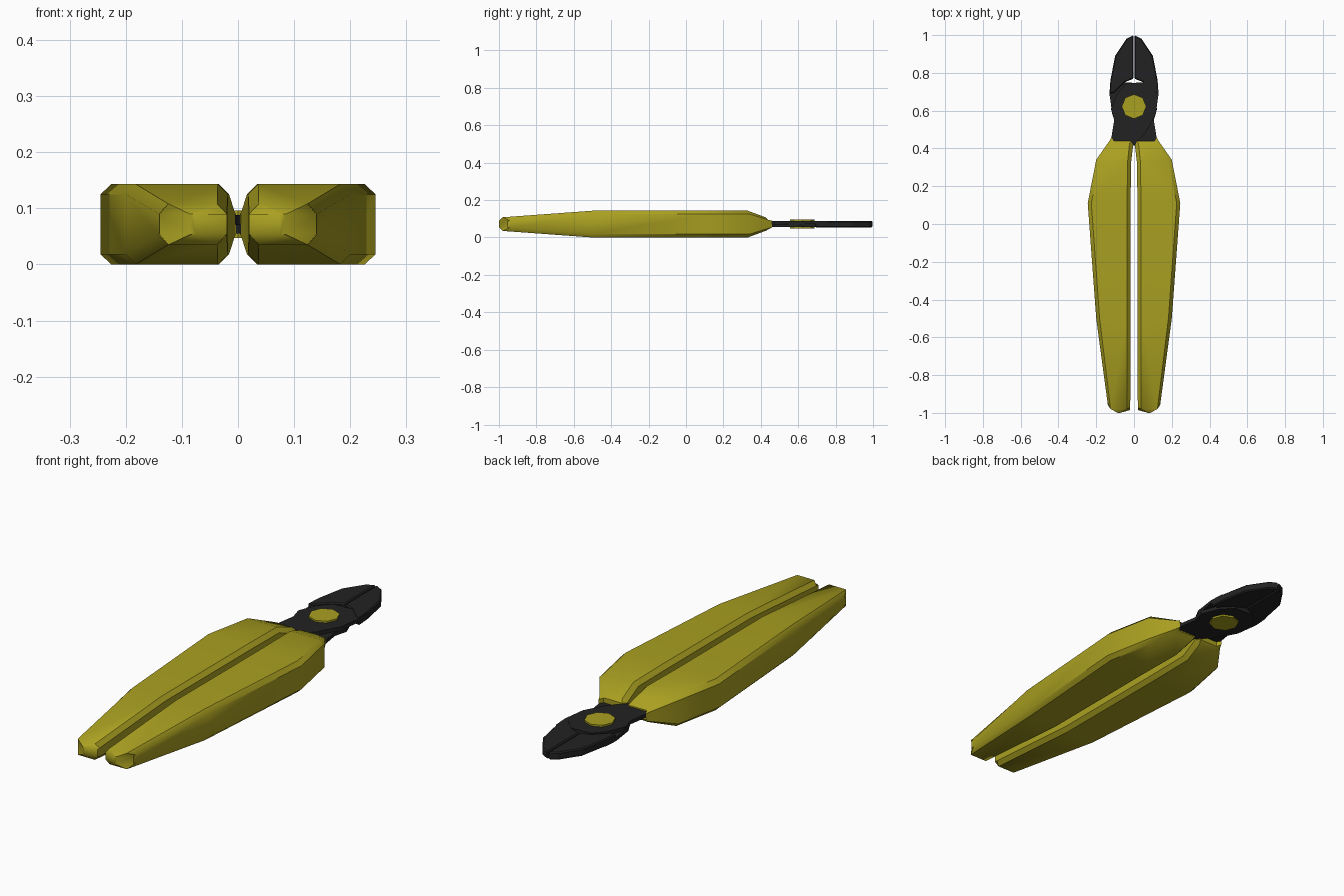
import bpy, bmesh
from math import radians, pi

if "Cube" in bpy.data.objects:
    bpy.data.objects.remove(bpy.data.objects["Cube"])

ZC = 0.0715          # mid plane of the tool


def material(name, col):
    m = bpy.data.materials.new(name)
    m.diffuse_color = (*col, 1)
    m.use_nodes = True
    m.node_tree.nodes["Principled BSDF"].inputs["Base Color"].default_value = m.diffuse_color
    return m


OLIVE = material("olive_grip", (0.40, 0.35, 0.015))
BLACK = material("black_steel", (0.016, 0.016, 0.017))


def finish(bm, name, mat, smooth=None):
    bmesh.ops.recalc_face_normals(bm, faces=bm.faces)
    me = bpy.data.meshes.new(name)
    bm.to_mesh(me)
    bm.free()
    me.materials.append(mat)
    ob = bpy.data.objects.new(name, me)
    bpy.context.collection.objects.link(ob)
    if smooth:
        bpy.context.view_layer.objects.active = ob
        ob.select_set(True)
        bpy.ops.object.shade_smooth_by_angle(angle=radians(smooth))
        ob.select_set(False)
    return ob


def plate(bm, pts, z0, z1, sx):
    """Extrude a flat outline between two heights."""
    lo = [bm.verts.new((sx * x, y, z0)) for x, y in pts]
    hi = [bm.verts.new((sx * x, y, z1)) for x, y in pts]
    bm.faces.new(lo)
    bm.faces.new(hi)
    n = len(pts)
    for i in range(n):
        j = (i + 1) % n
        bm.faces.new((lo[i], lo[j], hi[j], hi[i]))


# Grip stations: y inner, y middle, y outer, x inner, x outer, half height, chamfer x, chamfer z
STATIONS = [
    (-0.985, -1.000, -0.955, 0.020, 0.140, 0.0180, 0.055, 0.001),
    (-0.970, -0.980, -0.940, 0.020, 0.141, 0.0365, 0.017, 0.018),
    (-0.500, -0.500, -0.500, 0.018, 0.200, 0.0715, 0.018, 0.018),
    (0.110, 0.110, 0.110, 0.018, 0.245, 0.0715, 0.019, 0.018),
    (0.320, 0.330, 0.340, 0.016, 0.200, 0.0715, 0.018, 0.018),
    (0.405, 0.425, 0.440, 0.006, 0.130, 0.0365, 0.018, 0.014),
    (0.420, 0.440, 0.460, 0.004, 0.120, 0.0220, 0.012, 0.004),
]


def grip(name, sx):
    bm = bmesh.new()
    rings = []
    for yi, ym, yo, xi, xo, h, cx, cz in STATIONS:
        s = h - cz
        sec = [(xi, yi, -s), (xi + cx, ym, -h), (xo - cx, ym, -h), (xo, yo, -s),
               (xo, yo, s), (xo - cx, ym, h), (xi + cx, ym, h), (xi, yi, s)]
        rings.append([bm.verts.new((sx * x, y, ZC + z)) for x, y, z in sec])
    for a, b in zip(rings, rings[1:]):
        for i in range(8):
            j = (i + 1) % 8
            bm.faces.new((a[i], a[j], b[j], b[i]))
    # end caps as symmetric quads
    for r in (rings[0], rings[-1]):
        for q in ((0, 1, 6, 7), (1, 2, 5, 6), (2, 3, 4, 5)):
            bm.faces.new([r[i] for i in q])
    return finish(bm, name, OLIVE, 40)


# Jaw outline and the crossing lever plate with its tang
JAW = [(0.002, 1.0), (0.04, 0.98), (0.10, 0.89), (0.125, 0.76), (0.13, 0.69),
       (0.105, 0.695), (0.05, 0.75), (0.002, 0.77)]
LEVER = [(0.125, 0.76), (0.05, 0.75), (-0.04, 0.745), (-0.09, 0.69), (-0.122, 0.61),
         (-0.105, 0.55), (-0.12, 0.455), (-0.10, 0.40), (-0.01, 0.40), (0.0, 0.42),
         (0.06, 0.48), (0.115, 0.58), (0.13, 0.69)]

for side, sx in (("right", 1), ("left", -1)):
    grip(side + "_grip", sx)
    bm = bmesh.new()
    plate(bm, JAW, ZC - 0.0175, ZC + 0.0175, sx)
    jaw = finish(bm, side + "_jaw", BLACK)
    bev = jaw.modifiers.new("edge_chamfer", 'BEVEL')
    bev.width = 0.005
    bev.segments = 1
    # upper plate belongs to the right jaw, lower plate to the left jaw
    bm = bmesh.new()
    plate(bm, LEVER, ZC, ZC + sx * 0.0165, sx)
    finish(bm, side + "_lever", BLACK)

# Pivot pin
bm = bmesh.new()
bmesh.ops.create_cone(bm, cap_ends=True, segments=8, radius1=0.065, radius2=0.065, depth=0.049)
bmesh.ops.translate(bm, verts=bm.verts, vec=(0, 0.622, ZC))
finish(bm, "pivot_pin", OLIVE)
